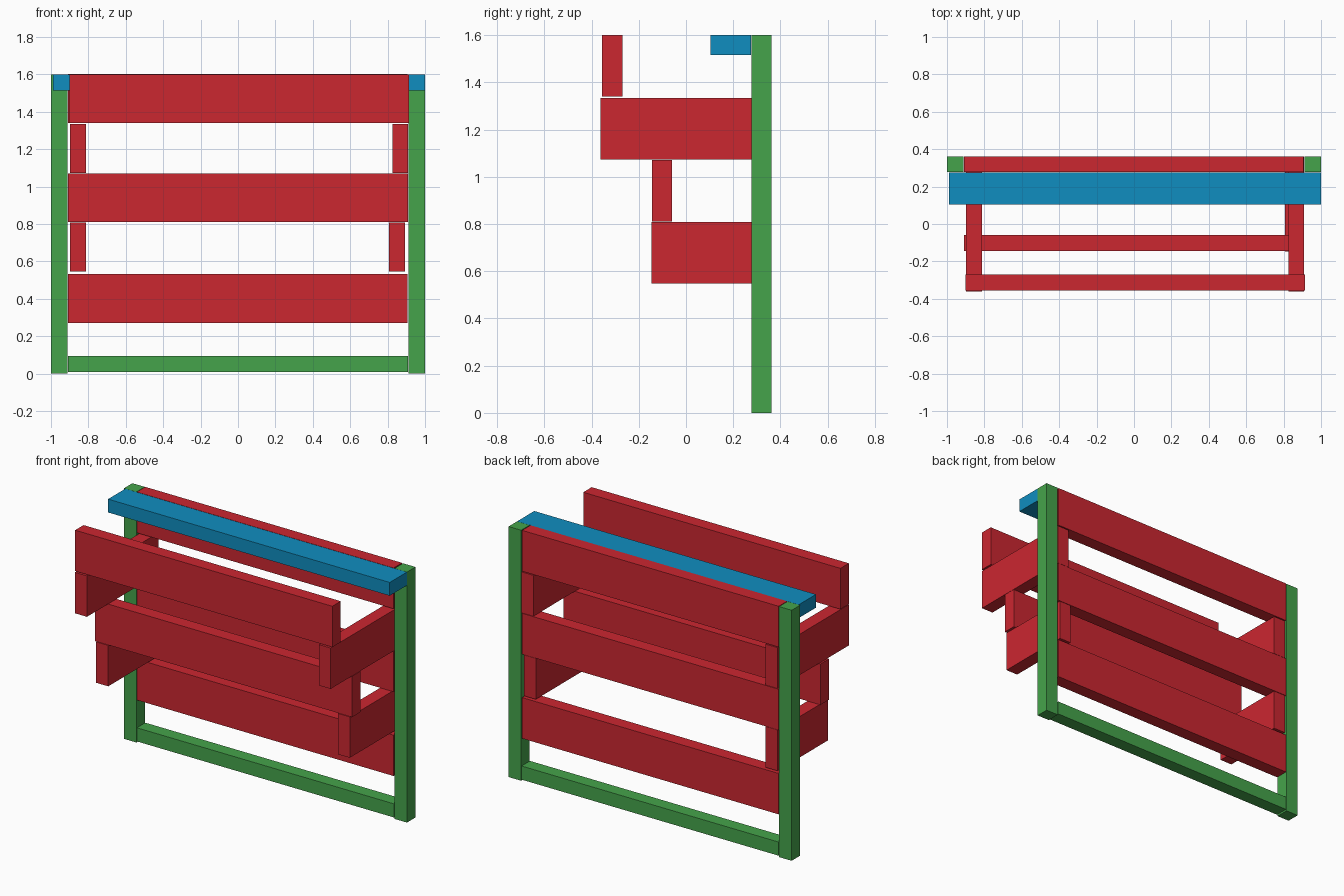
import bpy

if "Cube" in bpy.data.objects:
    bpy.data.objects.remove(bpy.data.objects["Cube"])


def material(name, color):
    m = bpy.data.materials.new(name)
    m.diffuse_color = (*color, 1)
    m.use_nodes = True
    m.node_tree.nodes["Principled BSDF"].inputs["Base Color"].default_value = m.diffuse_color
    return m


RED = material("red", (0.60, 0.02, 0.03))
GREEN = material("green", (0.06, 0.37, 0.07))
BLUE = material("blue", (0.005, 0.27, 0.53))


def beam(name, x, y, z, mat):
    """Box spanning the given (min, max) ranges."""
    bpy.ops.mesh.primitive_cube_add(size=1, location=[sum(r) / 2 for r in (x, y, z)])
    ob = bpy.context.object
    ob.name = name
    ob.scale = [r[1] - r[0] for r in (x, y, z)]
    bpy.ops.object.transform_apply(location=False, rotation=False, scale=True)
    ob.data.materials.append(mat)


BACK = (0.277, 0.362)

# Frame posts and bottom rail
beam("left_post", (-1, -0.912), BACK, (0, 1.6), GREEN)
beam("right_post", (0.912, 1), BACK, (0, 1.6), GREEN)
beam("bottom_rail", (-0.908, 0.908), BACK, (0.008, 0.095), GREEN)

# Top bar in front of the posts
beam("top_bar", (-0.99, 1), (0.103, 0.276), (1.515, 1.6), BLUE)

# Boards between the posts
for name, z0 in (("low", 0.272), ("middle", 0.81), ("top", 1.34)):
    beam(name + "_back_board", (-0.908, 0.905), BACK, (z0, z0 + 0.261), RED)

# Shelf tiers: side arms reaching forward, front board resting on them
for name, z0, front, board_y, board_x, right in (
    ("lower", 0.547, -0.147, (-0.145, -0.06), (-0.908, 0.908), (0.808, 0.893)),
    ("upper", 1.073, -0.362, (-0.355, -0.27), (-0.902, 0.915), (0.825, 0.908)),
):
    arm_z = (z0, z0 + 0.261)
    beam(name + "_left_arm", (-0.899, -0.814), (front, 0.361), arm_z, RED)
    beam(name + "_right_arm", right, (front, 0.361), arm_z, RED)
    board_z = 0.81 if name == "lower" else 1.339
    beam(name + "_front_board", board_x, board_y, (board_z, board_z + 0.261), RED)
